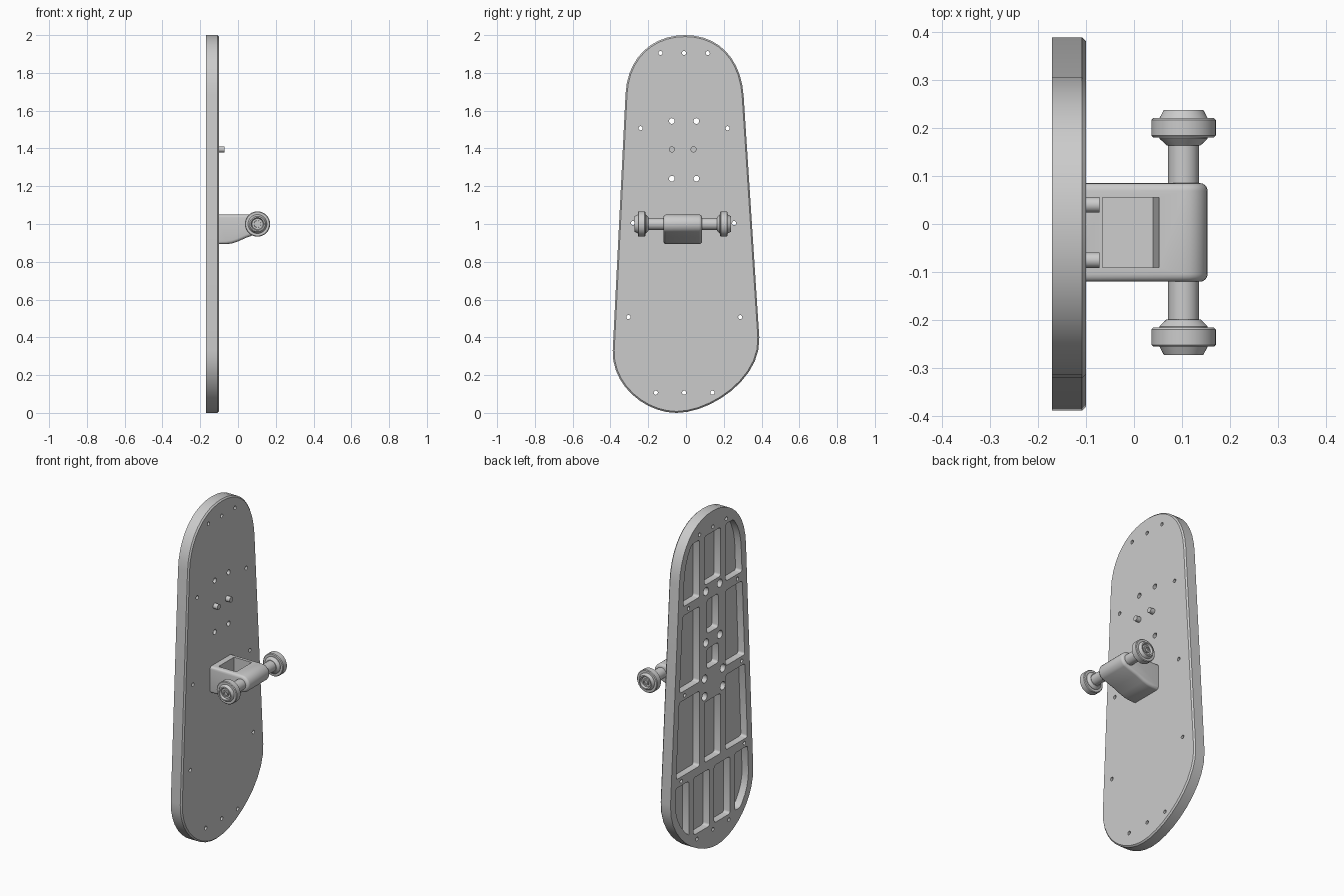
import bpy, bmesh, math
from mathutils import Vector, Matrix

cube = bpy.data.objects.get("Cube")
if cube:
    bpy.data.objects.remove(cube)

grey = bpy.data.materials.new("plain_grey")
grey.use_nodes = True
grey.diffuse_color = (0.6, 0.6, 0.6, 1)
grey.node_tree.nodes["Principled BSDF"].inputs["Base Color"].default_value = (0.6, 0.6, 0.6, 1)

BACK, FACE = -0.17, -0.1      # the board lies between these x planes
MID = -0.0175                 # centre of the axle in y
AXLE = Vector((0.103, MID, 1.0))
X, Y, Z = Vector((1, 0, 0)), Vector((0, 1, 0)), Vector((0, 0, 1))


def prism(bm, points, push):
    """Extrude a flat polygon along a vector; returns its faces."""
    before = set(bm.faces)
    cap = bm.faces.new([bm.verts.new(p) for p in points])
    new = bmesh.ops.extrude_face_region(bm, geom=[cap], use_keep_orig=True)["geom"]
    bmesh.ops.translate(bm, vec=push, verts=[v for v in new if isinstance(v, bmesh.types.BMVert)])
    faces = [f for f in bm.faces if f not in before]
    bmesh.ops.recalc_face_normals(bm, faces=faces)
    return faces


def lathe(bm, profile, origin, axis, steps=32):
    """Turn (radius, distance) points about an axis."""
    before = set(bm.verts)
    verts = [bm.verts.new(origin + axis * d + Z * r) for r, d in profile]
    edges = [bm.edges.new(pair) for pair in zip(verts, verts[1:])]
    bmesh.ops.spin(bm, geom=verts + edges, cent=origin, axis=axis,
                   angle=math.tau, steps=steps, use_duplicate=False)
    mine = [v for v in bm.verts if v not in before]
    bmesh.ops.remove_doubles(bm, verts=mine, dist=0.0002)
    mine = [v for v in bm.verts if v not in before]
    bmesh.ops.recalc_face_normals(bm, faces=list({f for v in mine for f in v.link_faces}))


def make(name, bm, cutter=None):
    mesh = bpy.data.meshes.new(name)
    bm.to_mesh(mesh)
    bm.free()
    obj = bpy.data.objects.new(name, mesh)
    bpy.context.collection.objects.link(obj)
    mesh.materials.append(grey)
    bpy.ops.object.select_all(action='DESELECT')
    obj.select_set(True)
    bpy.context.view_layer.objects.active = obj
    if cutter:
        mod = obj.modifiers.new("cut", 'BOOLEAN')
        mod.operation, mod.solver, mod.object = 'DIFFERENCE', 'EXACT', cutter
        bpy.ops.object.modifier_apply(modifier=mod.name)
        bpy.data.objects.remove(cutter)
    bpy.ops.object.shade_smooth_by_angle(angle=math.radians(32))
    return obj


def make_cutter(name, bm):
    obj = make(name, bm)
    obj.hide_render = True
    return obj


# Board outline in (y, z), counter-clockwise from the upper right
def curve(a, b, c, d, n=10):
    a, b, c, d = (Vector(p) for p in (a, b, c, d))
    return [a * (1-t)**3 + b * 3*t*(1-t)**2 + c * 3*t*t*(1-t) + d * t**3
            for t in (i / n for i in range(n + 1))]


outline = (curve((.305, 1.68), (.29, 1.88), (.17, 2), (-.005, 2))[:-1]
           + curve((-.005, 2), (-.18, 2), (-.31, 1.88), (-.32, 1.69))
           + curve((-.388, .33), (-.395, .15), (-.22, 0), (-.05, 0))[:-1]
           + curve((-.05, 0), (.13, 0), (.4, .18), (.388, .4)))


def clipped(poly, margin):
    """Keep the part of a polygon that is inside the inset outline."""
    for a, b in zip(outline, outline[1:] + outline[:1]):
        side = (b - a).normalized()
        inward = Vector((-side.y, side.x))
        dist = [(p - a).dot(inward) - margin for p in poly]
        out = []
        for i, p in enumerate(poly):
            q, dp, dq = poly[i - 1], dist[i], dist[i - 1]
            if dp * dq < 0:
                out.append(q.lerp(p, dq / (dq - dp)))
            if dp >= 0:
                out.append(p)
        poly = out
    return [p for i, p in enumerate(poly) if (p - poly[i - 1]).length > 0.001]


# Back pockets: (y low, y high, z low, z high)
pockets = [(-.082, .068, 1.585, 1.875), (-.06, .045, 1.29, 1.49),
           (-.06, .045, 1.08, 1.2), (-.082, .068, .532, .89)]
for low, high in ((1.535, 1.875), (1.032, 1.48), (.532, .978)):
    pockets += [(.115, .5, low, high), (-.5, -.13, low, high)]
ribs = (-.5, -.193, 0, .193, .5)
pockets += [(a + .022, b - .022, .14, .48) for a, b in zip(ribs, ribs[1:])]

cut = bmesh.new()
for y0, y1, z0, z1 in pockets:
    corners = [Vector(p) for p in ((y0, z0), (y1, z0), (y1, z1), (y0, z1))]
    shape = clipped(corners, 0.045)
    faces = prism(cut, [(BACK - .02, p.x, p.y) for p in shape], X * 0.062)
    sharp = [e for e in {e for f in faces for e in f.edges}
             if abs(e.verts[0].co.x - e.verts[1].co.x) > .01 and e.calc_face_angle() > .5]
    bmesh.ops.bevel(cut, geom=sharp, offset=.014, segments=3, affect='EDGES', profile=.5)

# Small rim holes and counterbored mounting holes
rim_holes = [(y + MID + .0075, 1.905) for y in (-.125, 0, .125)]
rim_holes += [(y - .01, .107) for y in (-.15, 0, .15)]
rim_holes += [(-.24, 1.507), (.22, 1.507), (-.28, 1.005), (.255, 1.005),
              (-.305, .507), (.287, .507)]
for y, z in rim_holes:
    lathe(cut, [(0, -.05), (.011, -.05), (.011, .12), (0, .12)], Vector((BACK, y, z)), X, 16)
mount_holes = [(y, z) for y in (-.075, .055) for z in (1.545, 1.24)]
mount_holes += [(MID + s * .085, z) for s in (-1, 1) for z in (1.03, .925)]
for y, z in mount_holes:
    lathe(cut, [(0, -.05), (.024, -.05), (.024, .045), (.015, .045), (.015, .12), (0, .12)],
          Vector((BACK, y, z)), X, 20)

# Board with a chamfered front rim
bm = bmesh.new()
prism(bm, [(BACK, p.x, p.y) for p in outline], X * (FACE - BACK))
rim = [e for e in bm.edges if all(v.co.x > FACE - .001 for v in e.verts)]
bmesh.ops.bevel(bm, geom=rim, offset=.008, segments=1, affect='EDGES')
make("board", bm, make_cutter("board_cutter", cut))

# Two locating pegs on the face
for side, y in (("right", -.075), ("left", .04)):
    bm = bmesh.new()
    lathe(bm, [(0, -.02), (.016, -.02), (.016, .028), (0, .028)], Vector((FACE, y, 1.395)), X, 20)
    make("peg_" + side, bm)

# Hollow axle bracket with rounded nose
side_profile = [(-.12, 1.05), (-.12, .893), (-.06, .893), (-.03, .898), (0, .908), (.05, .93)]
side_profile += [(AXLE.x + .05 * math.cos(a), AXLE.z + .05 * math.sin(a))
                 for a in (math.radians(d) for d in range(-60, 91, 15))]
bm = bmesh.new()
prism(bm, [(x, MID - .1025, z) for x, z in side_profile], Y * .205)
caps = [e for e in bm.edges if abs(e.verts[0].co.y - e.verts[1].co.y) < .001]
bmesh.ops.bevel(bm, geom=caps, offset=.016, segments=4, affect='EDGES', profile=.5)
cut = bmesh.new()
prism(cut, [(x, MID - .0725, z) for x, z in ((-.065, 1.1), (-.065, .915), (.04, .948), (.058, 1.1))],
      Y * .145)
make("bracket", bm, make_cutter("bracket_cutter", cut))

# Axle
bm = bmesh.new()
lathe(bm, [(0, -.2), (.032, -.2), (.032, .2), (0, .2)], AXLE, Y)
make("axle", bm)

# Wheels with tapered hubs and recessed ends
wheel_profile = [(0, .1805), (.035, .1805), (.05, .195), (.05, .1975), (.063, .1975),
                 (.067, .2015), (.067, .2335), (.063, .2375), (.05, .2375), (.041, .2545),
                 (.034, .2545), (.029, .243), (.019, .243), (.018, .25), (.011, .25),
                 (.011, .243), (0, .243)]
for side, sign in (("right", -1), ("left", 1)):
    bm = bmesh.new()
    lathe(bm, wheel_profile, AXLE, Y * sign, 40)
    make("wheel_" + side, bm)
